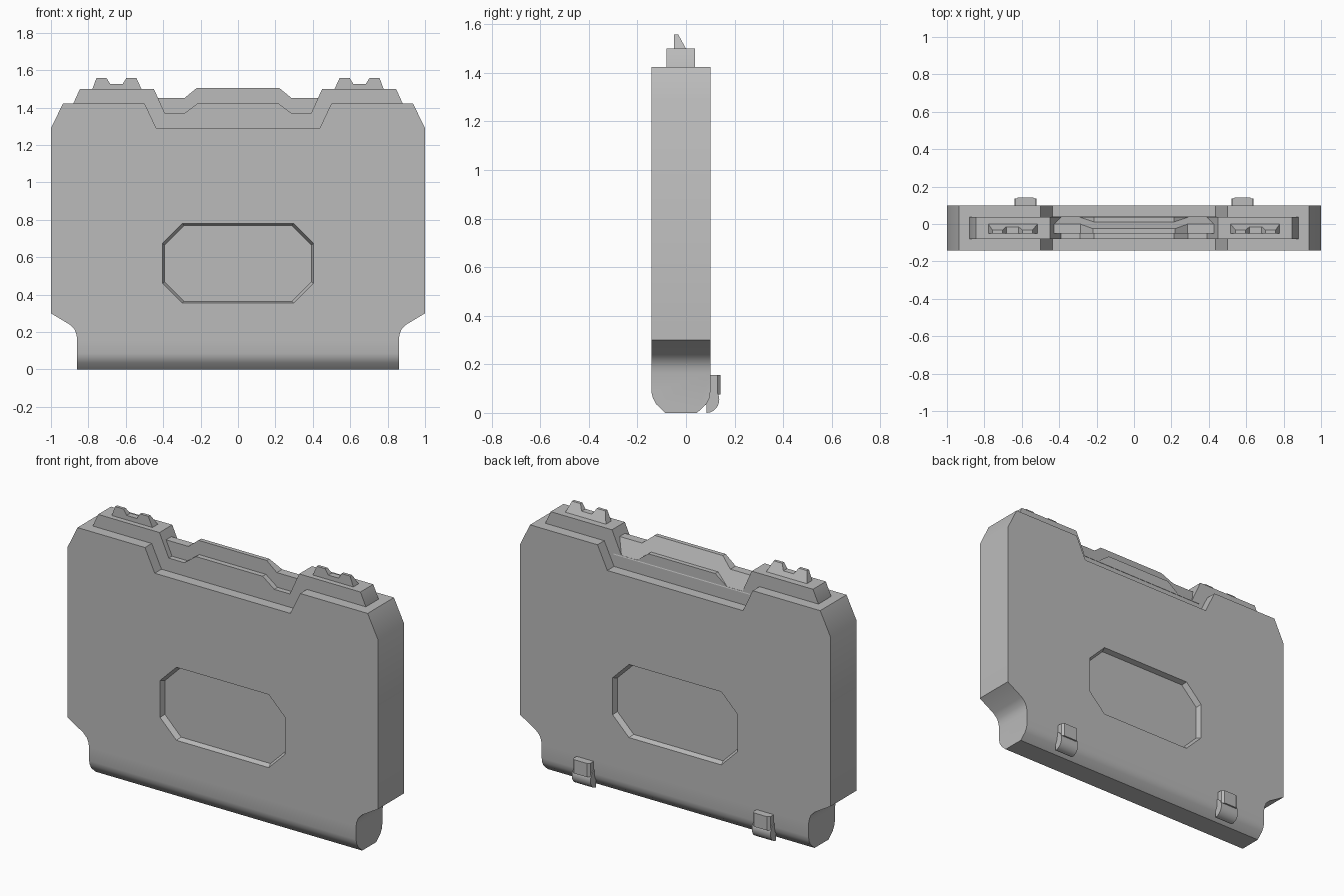
import bpy
import bmesh
from math import radians, sin, cos

cube = bpy.data.objects.get("Cube")
if cube:
    bpy.data.objects.remove(cube, do_unlink=True)

grey = bpy.data.materials.new("plain_grey")
grey.use_nodes = True
grey.diffuse_color = (0.5, 0.5, 0.5, 1)
shader = next(n for n in grey.node_tree.nodes if n.type == "BSDF_PRINCIPLED")
shader.inputs["Base Color"].default_value = grey.diffuse_color


def loft(name, ring_a, ring_b):
    """Solid between two matching outlines."""
    bm = bmesh.new()
    a = [bm.verts.new(p) for p in ring_a]
    b = [bm.verts.new(p) for p in ring_b]
    bm.faces.new(a)
    bm.faces.new(b)
    for i in range(len(a)):
        j = (i + 1) % len(a)
        bm.faces.new((a[i], a[j], b[j], b[i]))
    bmesh.ops.recalc_face_normals(bm, faces=bm.faces)
    mesh = bpy.data.meshes.new(name)
    bm.to_mesh(mesh)
    bm.free()
    mesh.materials.append(grey)
    ob = bpy.data.objects.new(name, mesh)
    bpy.context.collection.objects.link(ob)
    return ob


def along_y(name, outline, lo, hi):
    return loft(name, [(x, lo, z) for x, z in outline], [(x, hi, z) for x, z in outline])


def along_x(name, section, lo, hi):
    return loft(name, [(lo, y, z) for y, z in section], [(hi, y, z) for y, z in section])


def mirrored(half):
    return half + [(-x, z) for x, z in reversed(half)]


def select(ob):
    bpy.ops.object.select_all(action="DESELECT")
    ob.select_set(True)
    bpy.context.view_layer.objects.active = ob


def combine(ob, cutter, operation):
    mod = ob.modifiers.new("cut", "BOOLEAN")
    mod.operation, mod.solver, mod.object = operation, "EXACT", cutter
    select(ob)
    bpy.ops.object.modifier_apply(modifier=mod.name)
    bpy.data.objects.remove(cutter, do_unlink=True)


FRONT, BACK = -0.142, 0.10

# Main case: front outline crossed with a side section that rounds the bottom
case = along_y("case_body", mirrored([
    (0.86, -0.1), (0.86, 0.165), (0.865, 0.19), (0.875, 0.215), (0.9, 0.24), (1, 0.3),
    (1, 1.29), (0.935, 1.423), (0.5, 1.423), (0.437, 1.29)]), FRONT, BACK)
combine(case, along_x("section", [
    (FRONT, 1.7), (FRONT, 0.085), (-0.136, 0.06), (-0.122, 0.035), (-0.085, 0),
    (0.045, 0), (0.083, 0.035), (0.096, 0.06), (BACK, 0.085), (BACK, 1.7)], -1.2, 1.2), "INTERSECT")


# Shallow eight-sided recess on both faces
def recess_ring(grow, y):
    w, h, c = 0.403 + grow, 0.213 + grow, 0.105
    quarter = [(w, h - c), (w - c, h)]
    half = [(x, -z) for x, z in reversed(quarter)] + quarter
    return [(x, y, 0.567 + z) for x, z in mirrored(half)]


for face, out in ((FRONT, -1), (BACK, 1)):
    combine(case, loft("recess", recess_ring(0.003, face + out * 0.01),
                       recess_ring(-0.01, face - out * 0.03)), "DIFFERENCE")

# Stepped inner layer rising out of the case
inner = along_y("inner_layer", mirrored([
    (0.88, 1.25), (0.88, 1.423), (0.845, 1.5), (0.45, 1.5), (0.39, 1.367),
    (0.29, 1.367), (0.215, 1.423)]), -0.08, 0.038)

# Handle with a sloping back
handle = along_y("handle", mirrored([
    (0.44, 1.36), (0.44, 1.452), (0.285, 1.452), (0.22, 1.505)]), -0.2, 0.2)
combine(handle, along_x("wedge", [(-0.05, 1.3), (-0.05, 1.561), (0.067, 1.3)], -1, 1), "INTERSECT")
parts = [case, inner, handle]

for side, label in ((1, "left"), (-1, "right")):
    # Twin teeth on each shoulder, sloping at the back
    teeth = along_y(label + "_teeth", [(side * x, z) for x, z in (
        (0.782, 1.49), (0.757, 1.558), (0.703, 1.558), (0.683, 1.526), (0.617, 1.526),
        (0.597, 1.558), (0.543, 1.558), (0.512, 1.49))], -0.2, 0.2)
    combine(teeth, along_x("wedge", [(-0.05, 1.45), (-0.05, 1.59), (0.027, 1.45)], -1, 1), "INTERSECT")

    # Rounded hinge knuckle and its block at the bottom of the back
    mid = side * 0.58
    arc = [(0.085 + 0.052 * cos(radians(a)), 0.055 + 0.055 * sin(radians(a)))
           for a in range(-90, 91, 15)]
    knuckle = along_x(label + "_hinge_knuckle", arc, mid - 0.06, mid + 0.06)
    block = loft(label + "_hinge_block",
                 [(mid + x, y, 0.075) for x, y in ((-0.055, 0.08), (0.055, 0.08), (0.055, 0.13),
                                                   (0.042, 0.142), (-0.042, 0.142), (-0.055, 0.13))],
                 [(mid + x, y, 0.155) for x, y in ((-0.055, 0.08), (0.055, 0.08), (0.055, 0.13),
                                                   (0.042, 0.142), (-0.042, 0.142), (-0.055, 0.13))])
    parts += [teeth, knuckle, block]

for ob in parts:
    select(ob)
    bpy.ops.object.shade_smooth_by_angle(angle=radians(30))
